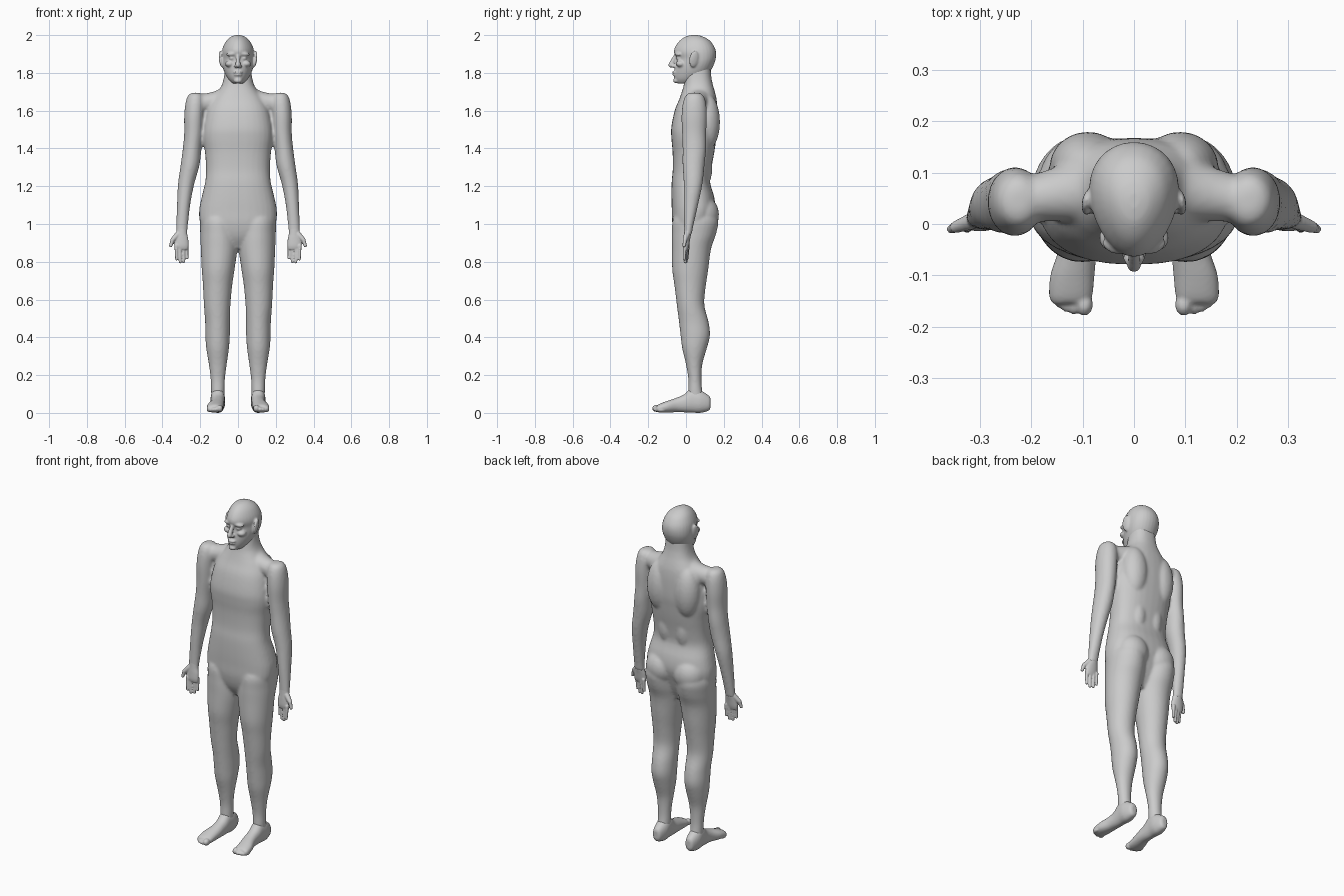
import bpy, bmesh, math
from mathutils import Vector, Matrix

AXES = {'z': (0, 1, 2), 'y': (0, 2, 1), 'x': (1, 2, 0)}


def spline(rows, steps=4):
    """Catmull-Rom through the section rows."""
    out = []
    for i in range(len(rows) - 1):
        p0, p1, p2, p3 = (rows[max(0, min(len(rows) - 1, i + k))] for k in (-1, 0, 1, 2))
        for s in range(steps):
            t = s / steps
            out.append([0.5 * (2 * b + (c - a) * t + (2 * a - 5 * b + 4 * c - d) * t * t
                               + (3 * b - a - 3 * c + d) * t ** 3)
                        for a, b, c, d in zip(p0, p1, p2, p3)])
    return out + [list(rows[-1])]


def loft(bm, rows, axis='z', power=2.0, taper=0.0, n=32):
    """Rows are (position on axis, centre, half width, low, high)."""
    ia, ib, it = AXES[axis]
    rings = []
    for t, c, r, lo, hi in spline(rows):
        ring = []
        for k in range(n):
            a = 2 * math.pi * k / n
            ca, sa = math.cos(a), math.sin(a)
            u = math.copysign(abs(ca) ** (2 / power), ca)
            v = math.copysign(abs(sa) ** (2 / power), sa)
            co = [0, 0, 0]
            co[ia] = c + r * u * (1 + taper * v)
            co[ib] = (lo + hi) / 2 + (hi - lo) / 2 * v
            co[it] = t
            ring.append(bm.verts.new(co))
        rings.append(ring)
    for p, q in zip(rings, rings[1:]):
        for k in range(n):
            bm.faces.new((p[k], p[(k + 1) % n], q[(k + 1) % n], q[k]))
    bm.faces.new(rings[0])
    bm.faces.new(rings[-1])


def ball(bm, co, size, rot=(0, 0, 0)):
    m = Matrix.Translation(co)
    for ang, ax in zip(rot, 'XYZ'):
        m = m @ Matrix.Rotation(ang, 4, ax)
    bmesh.ops.create_uvsphere(bm, u_segments=24, v_segments=16, radius=1,
                              matrix=m @ Matrix.Diagonal((*size, 1)))


def limb(bm, a, b, ra, rb):
    """Round-ended tapered rod."""
    a, b = Vector(a), Vector(b)
    for i in range(9):
        t = i / 8
        r = ra + (rb - ra) * t
        ball(bm, a.lerp(b, t), (r, r, r))


def mirror(bm):
    dup = bmesh.ops.duplicate(bm, geom=bm.verts[:] + bm.edges[:] + bm.faces[:])['geom']
    for v in dup:
        if isinstance(v, bmesh.types.BMVert):
            v.co.x = -v.co.x


def finish(bm, name, voxel, smooth):
    bmesh.ops.recalc_face_normals(bm, faces=bm.faces)
    me = bpy.data.meshes.new(name)
    bm.to_mesh(me)
    bm.free()
    ob = bpy.data.objects.new(name, me)
    bpy.context.collection.objects.link(ob)
    m = ob.modifiers.new('fuse', 'REMESH')
    m.mode, m.voxel_size, m.use_smooth_shade = 'VOXEL', voxel, True
    if smooth:
        s = ob.modifiers.new('soften', 'SMOOTH')
        s.factor, s.iterations = 0.5, smooth
    return ob


body = bmesh.new()
# leg
loft(body, [(1.09, .09, .06, -.02, .12), (1.03, .103, .094, -.068, .17), (.95, .101, .099, -.074, .16),
            (.87, .1, .097, -.074, .133), (.76, .105, .087, -.073, .118), (.68, .108, .078, -.062, .106),
            (.6, .11, .072, -.052, .097), (.55, .11, .069, -.046, .101), (.48, .108, .066, -.037, .12),
            (.41, .108, .065, -.029, .127), (.34, .108, .06, -.02, .11), (.26, .107, .048, -.001, .087),
            (.18, .107, .038, .012, .082), (.12, .107, .036, .012, .086), (.06, .107, .034, .01, .1)])
# arm
loft(body, [(1.695, .225, .02, .02, .07), (1.68, .225, .04, -.002, .092), (1.64, .227, .051, -.017, .106),
            (1.57, .232, .053, -.024, .111), (1.48, .235, .05, -.021, .107), (1.4, .243, .049, -.018, .107),
            (1.31, .254, .05, -.018, .098), (1.21, .275, .043, -.012, .087), (1.1, .288, .035, -.012, .064),
            (.98, .297, .031, -.01, .037), (.94, .298, .03, -.01, .03)])
# shoulder girdle
loft(body, [(0, .065, .075, 1.6, 1.76), (.06, .07, .07, 1.6, 1.74), (.11, .065, .06, 1.6, 1.708),
            (.17, .055, .05, 1.59, 1.692), (.22, .045, .045, 1.58, 1.69)], 'x')
# back muscles and buttocks
ball(body, (.09, .11, 1.54), (.075, .07, .15))
ball(body, (.055, .08, 1.3), (.055, .06, .12))
ball(body, (.09, .085, 1.05), (.095, .09, .1))
mirror(body)
# torso and neck
loft(body, [(1.84, 0, .068, .005, .13), (1.78, 0, .074, -.005, .134), (1.735, 0, .086, -.012, .143),
            (1.7, 0, .108, -.022, .153), (1.66, 0, .138, -.036, .162), (1.6, 0, .165, -.06, .167),
            (1.51, 0, .183, -.078, .167), (1.45, 0, .185, -.077, .16), (1.38, 0, .175, -.071, .15),
            (1.29, 0, .169, -.07, .134), (1.22, 0, .174, -.076, .128), (1.14, 0, .193, -.077, .15),
            (1.07, 0, .206, -.075, .155), (1.0, 0, .2, -.072, .135), (.93, 0, .17, -.055, .11),
            (.87, 0, .1, -.02, .08)], power=2.4)
finish(body, 'body', .008, 6)

# hand: palm, fingers, thumb
hands = bmesh.new()
loft(hands, [(1.0, .297, .028, -.008, .035), (.95, .298, .029, -.011, .028), (.92, .299, .036, -.013, .022),
             (.885, .3, .038, -.014, .016), (.865, .3, .034, -.01, .01)])
for x, tip, r in ((.271, .82, .0085), (.289, .802, .0095), (.308, .8, .0095), (.327, .815, .009)):
    dy = (.3 - x) * .3
    limb(hands, (x, .002 + dy, .885), (x - .002, dy - .002, tip), r + .001, r - .001)
limb(hands, (.318, .005, .945), (.347, -.006, .915), .016, .012)
limb(hands, (.347, -.006, .915), (.356, -.01, .885), .011, .009)
mirror(hands)
finish(hands, 'hands', .004, 2)

# foot and toes
feet = bmesh.new()
loft(feet, [(.13, .107, .012, .03, .075), (.12, .107, .026, .012, .092), (.075, .107, .039, 0, .12),
            (.03, .107, .037, .002, .13), (-.01, .107, .035, .003, .098), (-.05, .11, .037, .004, .08),
            (-.1, .12, .043, .001, .063), (-.14, .123, .042, .002, .048), (-.155, .123, .036, .006, .038)],
     'y', power=2.2)
for x, y, r in ((.097, -.157, .019), (.117, -.155, .0135), (.132, -.15, .0125), (.145, -.143, .0115),
                (.156, -.132, .011)):
    ball(feet, (x, y, r + .005), (r * .9, .022, r))
mirror(feet)
finish(feet, 'feet', .005, 2)

# head: ears, eyes, brows, cheeks, nostrils
head = bmesh.new()
ball(head, (.089, .043, 1.873), (.011, .026, .044), (-.15, .1, .25))
ball(head, (.032, -.036, 1.878), (.016, .016, .014))
ball(head, (.033, -.042, 1.9), (.03, .017, .011), (0, .1, .25))
ball(head, (.043, -.027, 1.848), (.025, .026, .018))
ball(head, (.011, -.066, 1.836), (.01, .013, .009))
mirror(head)
# skull and jaw
loft(head, [(2.0, 0, .012, .03, .06), (1.993, 0, .034, .0, .088), (1.972, 0, .059, -.032, .125),
            (1.94, 0, .077, -.056, .149), (1.91, 0, .085, -.064, .159), (1.878, 0, .086, -.052, .158),
            (1.85, 0, .084, -.055, .15), (1.82, 0, .077, -.06, .136), (1.79, 0, .065, -.063, .115),
            (1.765, 0, .05, -.06, .085), (1.745, 0, .03, -.048, .04)], taper=.16)
# nose, lips, chin
limb(head, (0, -.054, 1.892), (0, -.08, 1.842), .01, .014)
ball(head, (0, -.06, 1.803), (.025, .014, .007))
ball(head, (0, -.058, 1.79), (.022, .014, .007))
ball(head, (0, -.052, 1.759), (.022, .016, .014))
finish(head, 'head', .005, 3)
